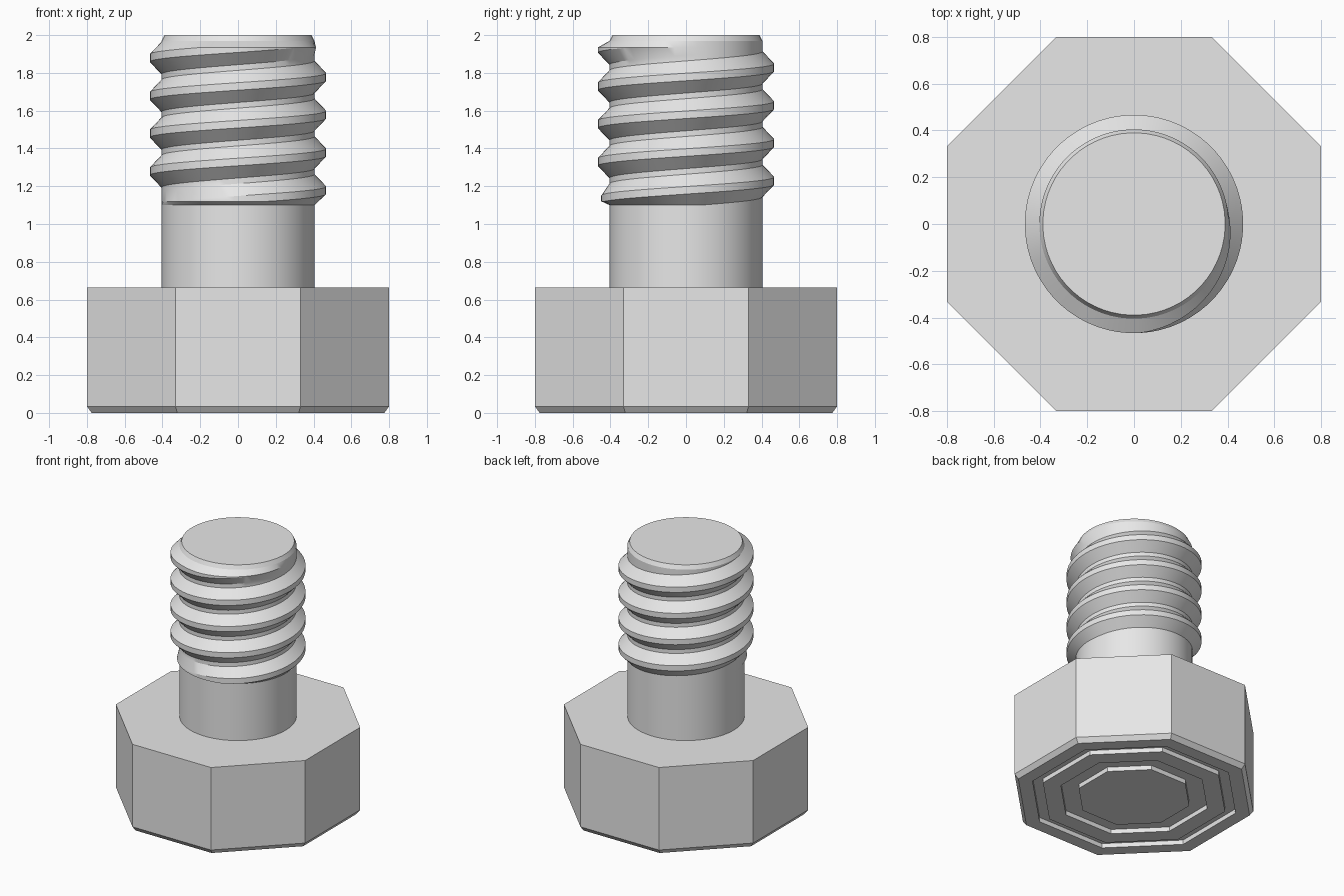
import bpy
import bmesh
from math import cos, sin, pi

cube = bpy.data.objects.get("Cube")
if cube:
    bpy.data.objects.remove(cube, do_unlink=True)

STEEL = (0.8, 0.8, 0.8, 1)
steel = bpy.data.materials.new("steel grey")
steel.use_nodes = True
steel.diffuse_color = STEEL
steel.node_tree.nodes["Principled BSDF"].inputs["Base Color"].default_value = STEEL

SIDES = 64
ROOT, CREST = 0.405, 0.467
BASE, TOP, PITCH = 1.1, 1.97, 0.2


def finish(bm, name, smooth):
    bmesh.ops.remove_doubles(bm, verts=bm.verts, dist=0.0002)
    bmesh.ops.dissolve_degenerate(bm, edges=bm.edges, dist=0.0002)
    mesh = bpy.data.meshes.new(name)
    bm.to_mesh(mesh)
    bm.free()
    mesh.materials.append(steel)
    obj = bpy.data.objects.new(name, mesh)
    bpy.context.collection.objects.link(obj)
    if smooth:
        bpy.ops.object.select_all(action="DESELECT")
        obj.select_set(True)
        bpy.context.view_layer.objects.active = obj
        bpy.ops.object.shade_smooth_by_angle(angle=pi / 6)
    return obj


def bridge(bm, a, b):
    # Skin two rows of vertices, outward when b lies above a
    for i in range(len(a) - 1):
        bm.faces.new((a[i], a[i + 1], b[i + 1], b[i]))


def turned(name, profile, sides, cap_bottom=False, cap_top=False, smooth=False):
    # Stack rings of the given (radius, height) from bottom to top
    bm = bmesh.new()
    rings = []
    for r, z in profile:
        angles = [2 * pi * (i + 0.5) / sides for i in range(sides)]
        rings.append([bm.verts.new((r * cos(a), r * sin(a), z)) for a in angles])
    for a, b in zip(rings, rings[1:]):
        bridge(bm, a + a[:1], b + b[:1])
    if cap_bottom:
        bm.faces.new(rings[0][::-1])
    if cap_top:
        bm.faces.new(rings[-1])
    return finish(bm, name, smooth)


# Octagonal head: two grooves underneath, bevelled lower rim
DEPTH = 0.034
head = [(0.37, 0), (0.37, DEPTH), (0.49, DEPTH), (0.49, 0),
        (0.61, 0), (0.61, DEPTH), (0.68, DEPTH), (0.68, 0),
        (0.775, 0), (0.8, 0.035), (0.8, 0.665)]
turned("head", [(r / cos(pi / 8), z) for r, z in head], 8, True, True)

# Plain shank and chamfered tip
turned("shank", [(ROOT, 0.665), (ROOT, BASE)], SIDES, smooth=True)
turned("tip", [(ROOT, TOP), (0.39, 2)], SIDES, cap_top=True, smooth=True)


def clamp(v, low, high):
    return max(low, min(high, v))


def thread_section(bm, turn):
    # One cross-section of the ridge, squeezed between the end planes
    mid = 1.18 + PITCH * turn
    fade = clamp(min((turn + 0.5) / 0.35, (4.02 - turn) / 0.27), 0, 1)
    low, high, following = (clamp(mid + d, BASE, TOP) for d in (-0.085, 0.085, 0.115))
    crest_a, crest_b = (clamp(clamp(mid + d, 1.12, 1.935), low, high)
                        for d in (-0.02, 0.02))
    r = ROOT + (CREST - ROOT) * fade
    a = 2 * pi * (turn + 0.5 / SIDES)
    points = [(ROOT, low), (r, crest_a), (r, crest_b), (ROOT, high), (ROOT, following)]
    return [bm.verts.new((q * cos(a), q * sin(a), z)) for q, z in points]


# Right-handed helical thread
bm = bmesh.new()
sections = [thread_section(bm, i / SIDES) for i in range(-SIDES, int(4.5 * SIDES))]
for a, b in zip(sections, sections[1:]):
    bridge(bm, b, a)
bmesh.ops.reverse_faces(bm, faces=bm.faces)
bmesh.ops.remove_doubles(bm, verts=bm.verts, dist=0.0002)
bmesh.ops.recalc_face_normals(bm, faces=bm.faces)
# Keep the open tube facing outwards
if sum(f.normal.dot(f.calc_center_median().xy.to_3d()) * f.calc_area() for f in bm.faces) < 0:
    bmesh.ops.reverse_faces(bm, faces=bm.faces)
finish(bm, "thread", True)
